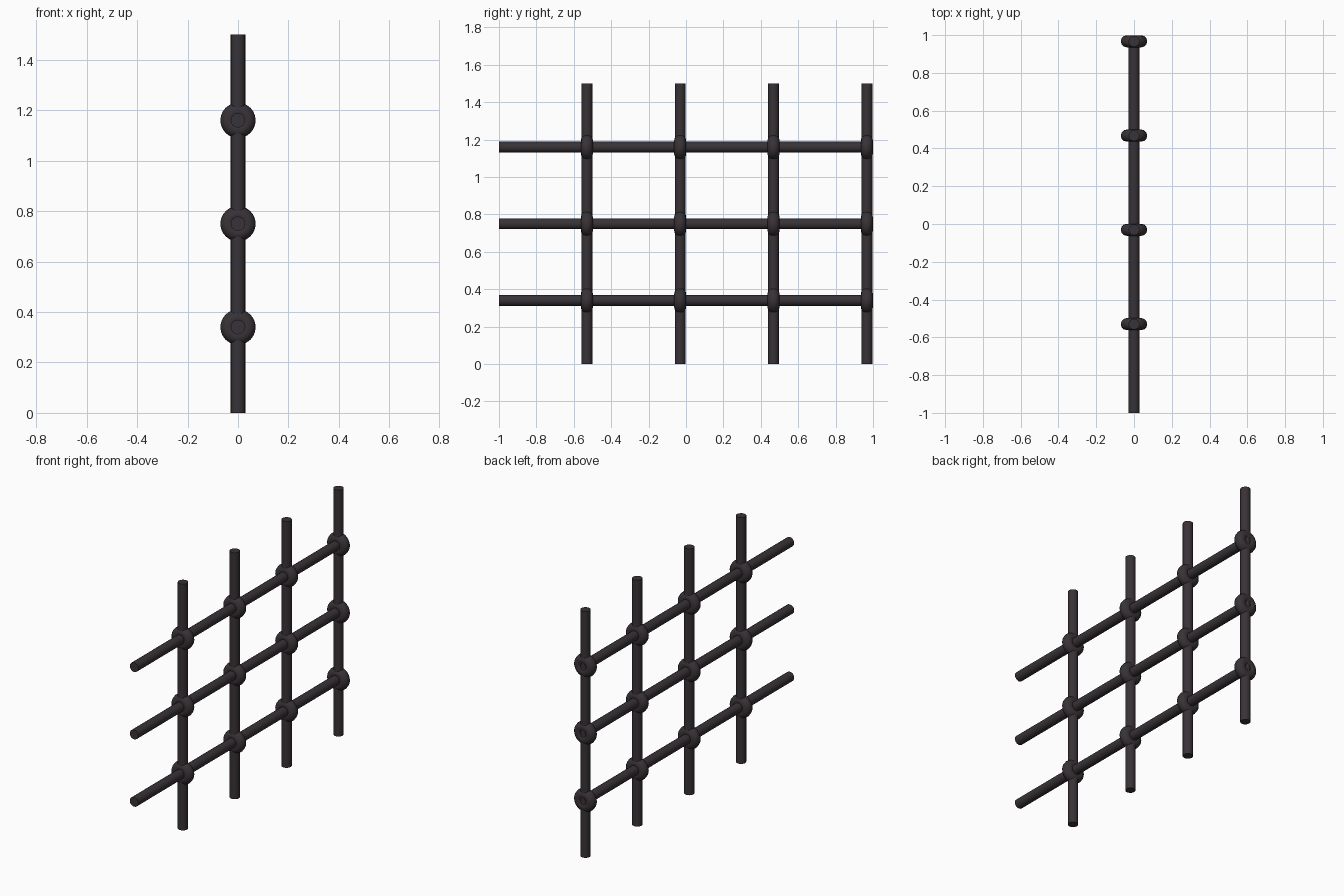
import bpy
from math import pi

if "Cube" in bpy.data.objects:
    bpy.data.objects.remove(bpy.data.objects["Cube"])

mat = bpy.data.materials.new("dark_iron")
mat.diffuse_color = (0.04, 0.032, 0.037, 1)
mat.use_nodes = True
mat.node_tree.nodes["Principled BSDF"].inputs["Base Color"].default_value = mat.diffuse_color

UPRIGHTS = [-0.53, -0.031, 0.468, 0.967]
RAILS = [0.34, 0.75, 1.16]


def finish(name):
    ob = bpy.context.object
    ob.name = name
    ob.data.materials.append(mat)
    bpy.ops.object.shade_smooth_by_angle(angle=pi / 5)


def bar(name, loc, length, radius, rot=(0, 0, 0)):
    bpy.ops.mesh.primitive_cylinder_add(vertices=16, radius=radius, depth=length,
                                        location=loc, rotation=rot)
    finish(name)


# Upright bars
for i, y in enumerate(UPRIGHTS):
    bar(f"upright_bar_{i}", (0, y, 0.75), 1.5, 0.029)

# Horizontal rails, ending inside the last collar
for j, z in enumerate(RAILS):
    bar(f"rail_{j}", (0, -0.0165, z), 1.967, 0.029, (pi / 2, 0, 0))

# Ring collars at each crossing
for i, y in enumerate(UPRIGHTS):
    for j, z in enumerate(RAILS):
        bpy.ops.mesh.primitive_torus_add(
            major_segments=24, minor_segments=12, major_radius=0.038,
            minor_radius=0.032, location=(0, y, z), rotation=(pi / 2, 0, 0))
        finish(f"collar_{i}_{j}")
